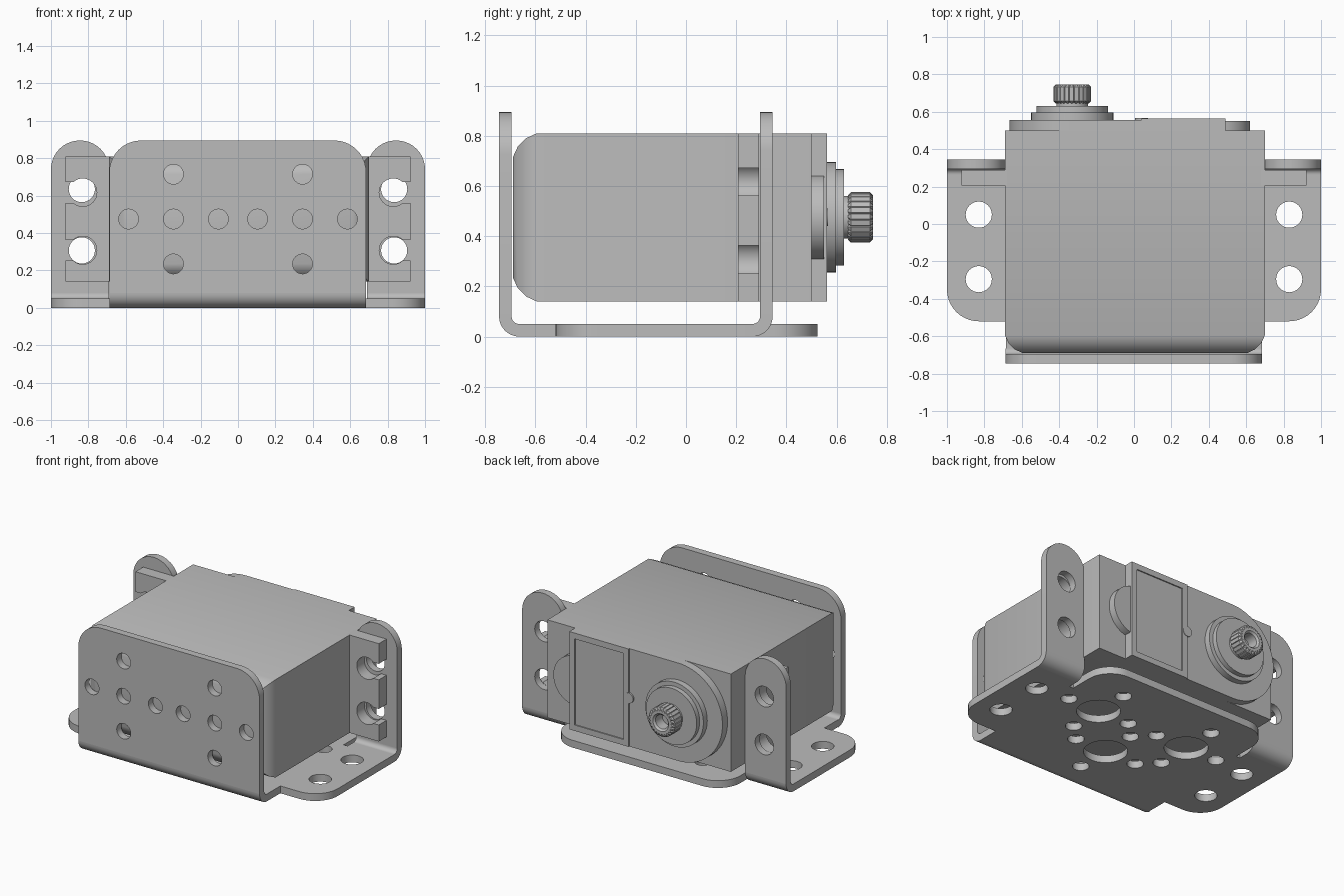
import bpy, bmesh
from math import pi, sin, cos, tan, asin, atan2, radians
from mathutils import Matrix, Vector

cube = bpy.data.objects.get("Cube")
if cube:
    bpy.data.objects.remove(cube, do_unlink=True)

grey = bpy.data.materials.new("plain grey")
grey.use_nodes = True
grey.diffuse_color = (0.5, 0.5, 0.5, 1)
grey.node_tree.nodes["Principled BSDF"].inputs["Base Color"].default_value = (0.5, 0.5, 0.5, 1)

# Extrusion directions: outline (u, v) becomes (x, y), (x, z) or (y, z)
TURN = {
    "z": Matrix.Identity(4),
    "y": Matrix.Rotation(pi / 2, 4, "X"),
    "x": Matrix(((0, 0, 1, 0), (1, 0, 0, 0), (0, 1, 0, 0), (0, 0, 0, 1))),
}


def finish(name, mesh):
    mesh.name = name
    mesh.materials.clear()
    mesh.materials.append(grey)
    obj = bpy.data.objects.new(name, mesh)
    bpy.context.collection.objects.link(obj)
    bpy.ops.object.select_all(action="DESELECT")
    obj.select_set(True)
    bpy.context.view_layer.objects.active = obj
    bpy.ops.object.shade_smooth_by_angle(angle=radians(30))
    return obj


def plate(name, loops, axis, lo, hi, chamfer=0):
    """Extrude an outline with holes from lo to hi along an axis."""
    curve = bpy.data.curves.new(name + " outline", "CURVE")
    curve.dimensions = "2D"
    curve.fill_mode = "BOTH"
    curve.extrude = (hi - lo) / 2 - chamfer
    curve.bevel_depth = chamfer
    curve.bevel_resolution = 0
    for loop in loops:
        spline = curve.splines.new("POLY")
        spline.points.add(len(loop) - 1)
        for point, (u, v) in zip(spline.points, loop):
            point.co = (u, v, 0, 1)
        spline.use_cyclic_u = True
    temp = bpy.data.objects.new("temp", curve)
    bpy.context.collection.objects.link(temp)
    graph = bpy.context.evaluated_depsgraph_get()
    mesh = bpy.data.meshes.new_from_object(temp.evaluated_get(graph))
    bpy.data.objects.remove(temp, do_unlink=True)
    bpy.data.curves.remove(curve)
    shift = Vector([(lo + hi) / 2 if a == axis else 0 for a in "xyz"])
    mesh.transform(Matrix.Translation(shift) @ TURN[axis])
    bm = bmesh.new()
    bm.from_mesh(mesh)
    bmesh.ops.remove_doubles(bm, verts=bm.verts, dist=0.0001)
    bmesh.ops.recalc_face_normals(bm, faces=bm.faces)
    bm.to_mesh(mesh)
    bm.free()
    return finish(name, mesh)


def arc(u, v, r, start=0, end=2 * pi, n=32):
    full = abs(end - start) > 2 * pi - 0.001
    count = n if full else n + 1
    return [(u + r * cos(start + (end - start) * i / n),
             v + r * sin(start + (end - start) * i / n)) for i in range(count)]


def rounded(corners):
    """Polygon from (u, v, radius) corners."""
    out = []
    for i, (u, v, r) in enumerate(corners):
        p = Vector((u, v))
        if not r:
            out.append((u, v))
            continue
        a = (Vector(corners[i - 1][:2]) - p).normalized()
        b = (Vector(corners[(i + 1) % len(corners)][:2]) - p).normalized()
        half = a.angle(b) / 2
        c = p + (a + b).normalized() * r / sin(half)
        s, e = p + a * r / tan(half) - c, p + b * r / tan(half) - c
        t0, t1 = atan2(s.y, s.x), atan2(e.y, e.x)
        sweep = (t1 - t0 + pi) % (2 * pi) - pi
        out += arc(c.x, c.y, r, t0, t0 + sweep, 10)
    return out


def mirrored(loop, side):
    return [(side * u, v) for u, v in loop]


def cross(u, v, step, r):
    """Four screw holes around a centre."""
    return [arc(u + du * step, v + dv * step, r, n=24)
            for du, dv in ((1, 0), (-1, 0), (0, 1), (0, -1))]


THICK, BEND, MID = 0.05, 0.08, 0.475
SIDES = (("left", 1), ("right", -1))

# Bracket base with wings, tongue and hole pattern
half = [(0.685, -0.665, 0), (0.685, -0.52, 0), (1, -0.52, 0.17), (1, 0.265, 0),
        (0.69, 0.265, 0), (0.69, 0.2, 0), (0.66, 0.2, 0), (0.66, 0.525, 0.17)]
outline = rounded(half + [(-u, v, r) for u, v, r in reversed(half)])
holes = [arc(x, y, 0.07) for x in (-0.83, 0.83) for y in (0.05, -0.295)]
for x, y in ((0.355, 0.08), (-0.355, 0.08), (0, -0.275)):
    holes.append(arc(x, y, 0.137, n=40))
    holes += cross(x, y, 0.24, 0.052)
plate("bracket_base", [outline] + holes, "z", 0, THICK)

# Bracket front plate and its bend
outline = rounded([(-0.688, BEND, 0), (0.685, BEND, 0), (0.685, 0.895, 0.17), (-0.688, 0.895, 0.17)])
holes = cross(-0.345, MID, 0.24, 0.053) + cross(0.345, MID, 0.24, 0.053)
holes += [arc(x, MID, 0.053, n=24) for x in (-0.345, 0.345)]
plate("bracket_front", [outline] + holes, "y", -0.745, -0.695)
c = -0.745 + BEND
ring = arc(c, BEND, BEND, pi, 1.5 * pi, 10) + arc(c, BEND, BEND - THICK, 1.5 * pi, pi, 10)
plate("bracket_front_bend", [ring], "x", -0.688, 0.685)

# Bracket ears, their bends and the slotted motor lugs
ear = rounded([(0.69, BEND, 0), (1, BEND, 0), (1, 0.895, 0.154), (0.69, 0.895, 0.154)])
ear_holes = [arc(0.835, z, 0.07) for z in (0.635, 0.307)]
c = 0.345 - BEND
ring = arc(c, BEND, BEND, 1.5 * pi, 2 * pi, 10) + arc(c, BEND, BEND - THICK, 2 * pi, 1.5 * pi, 10)
mouth = asin(0.055 / 0.075)
lug = [(0.68, 0.81), (0.922, 0.81)]
for z in (0.617, 0.308):
    lug += [(0.922, z + 0.055)] + arc(0.83, z, 0.075, mouth, 2 * pi - mouth, 24) + [(0.922, z - 0.055)]
lug += [(0.922, 0.14), (0.68, 0.14)]
for side, s in SIDES:
    plate(side + "_bracket_ear", [mirrored(l, s) for l in [ear] + ear_holes], "y", 0.295, 0.345)
    lo, hi = sorted((0.69 * s, s))
    plate(side + "_ear_bend", [ring], "x", lo, hi)
    plate(side + "_motor_lug", [mirrored(lug, s)], "y", 0.207, 0.29)

# Motor case with softened front edges
bm = bmesh.new()
bmesh.ops.create_cube(bm, size=1)
bm.transform(Matrix.Translation((0.005, -0.095, MID)) @ Matrix.Diagonal((1.39, 1.19, 0.67, 1)))
front = [e for e in bm.edges if all(v.co.y < -0.6 for v in e.verts)]
bmesh.ops.bevel(bm, geom=front, offset=0.095, segments=3, profile=0.4, affect="EDGES")
case = bpy.data.meshes.new("motor_case")
bm.to_mesh(case)
bm.free()
finish("motor_case", case)

# Back lid, side boss, hatch frame and latch
SHAFT = -0.33
lid = arc(SHAFT, MID, 0.335, pi / 2, 1.5 * pi, 40) + [(0.49, 0.14), (0.49, 0.81)]
plate("back_lid", [lid], "y", 0.5, 0.555)
boss = arc(0.45, MID, 0.17, -pi / 2, pi / 2)
plate("lid_boss", [boss], "y", 0.5, 0.55)
frame = [[(0.04 + d, 0.14 + d), (0.49 - d, 0.14 + d), (0.49 - d, 0.81 - d), (0.04 + d, 0.81 - d)]
         for d in (0, 0.04)]
plate("hatch_frame", frame, "y", 0.554, 0.563)
plate("hatch_latch", [arc(0.04, MID, 0.035)], "y", 0.554, 0.566)

# Output shaft: stepped collar, neck and splined gear
for name, r, lo, hi in (("collar_base", 0.22, 0.55, 0.597), ("collar_top", 0.192, 0.59, 0.63),
                        ("shaft_neck", 0.085, 0.62, 0.66)):
    plate(name, [arc(SHAFT, MID, r, n=48)], "y", lo, hi)
TEETH = 24
spline = []
for i in range(TEETH * 4):
    r = 0.088 if i % 4 < 2 else 0.078
    t = 2 * pi * i / (TEETH * 4)
    spline.append((SHAFT + r * cos(t), MID + r * sin(t)))
plate("splined_gear", [spline, arc(SHAFT, MID, 0.06)], "y", 0.645, 0.745, 0.012)
